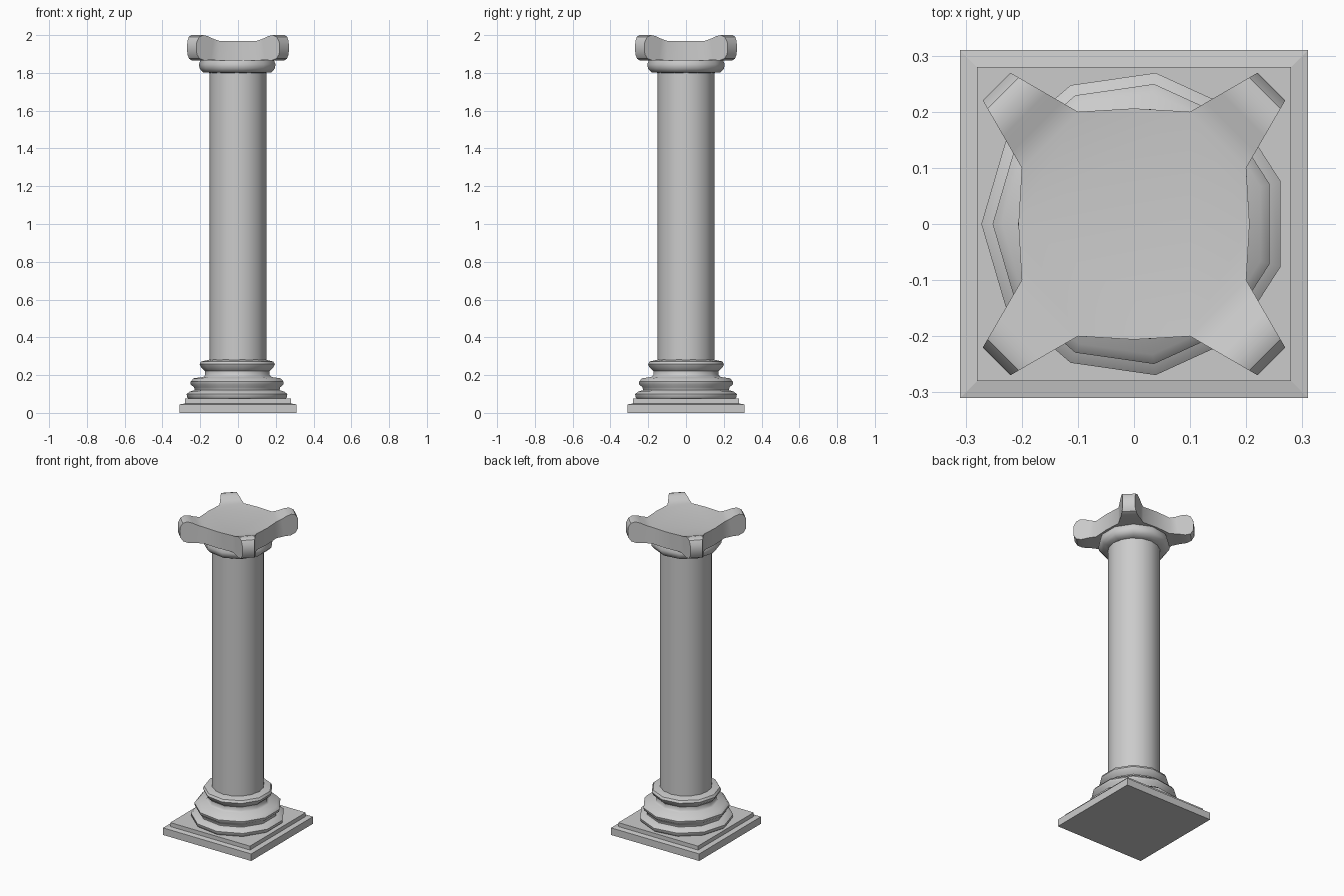
import bpy, bmesh, math

if "Cube" in bpy.data.objects:
    bpy.data.objects.remove(bpy.data.objects["Cube"])


def finish(name, bm, angle=40):
    bmesh.ops.remove_doubles(bm, verts=bm.verts, dist=0.0005)
    bmesh.ops.recalc_face_normals(bm, faces=bm.faces)
    me = bpy.data.meshes.new(name)
    bm.to_mesh(me)
    bm.free()
    ob = bpy.data.objects.new(name, me)
    bpy.context.collection.objects.link(ob)
    bpy.ops.object.select_all(action='DESELECT')
    ob.select_set(True)
    bpy.context.view_layer.objects.active = ob
    bpy.ops.object.shade_smooth_by_angle(angle=math.radians(angle))
    return ob


def loft(bm, rings):
    rows = [[bm.verts.new(p) for p in ring] for ring in rings]
    n = len(rows[0])
    for a, b in zip(rows, rows[1:]):
        for i in range(n):
            j = (i + 1) % n
            bm.faces.new((a[i], a[j], b[j], b[i]))
    bm.faces.new(rows[0][::-1])
    bm.faces.new(rows[-1])


def turned(name, profile, sides, angle=40):
    bm = bmesh.new()
    loft(bm, [[(-r * math.cos(2 * math.pi * i / sides),
                -r * math.sin(2 * math.pi * i / sides), z)
               for i in range(sides)] for r, z in profile])
    return finish(name, bm, angle)


# Square stepped plinth
bm = bmesh.new()
loft(bm, [[(sx * h, sy * h, z) for sx, sy in ((-1, -1), (1, -1), (1, 1), (-1, 1))]
          for h, z in ((0.31, 0), (0.31, 0.045), (0.28, 0.05), (0.28, 0.075))])
finish("plinth", bm, 5)

# Eleven-sided base mouldings
turned("base_moulding", [(0.255, 0.07), (0.27, 0.083), (0.272, 0.1), (0.255, 0.113),
                         (0.23, 0.12), (0.232, 0.135), (0.25, 0.15), (0.252, 0.165),
                         (0.235, 0.183), (0.185, 0.19), (0.175, 0.2), (0.175, 0.222),
                         (0.195, 0.24), (0.203, 0.258), (0.195, 0.272), (0.15, 0.282)], 11, 45)

# Shaft
turned("shaft", [(0.151, 0.27), (0.151, 1.81)], 16)

# Ring under the capital
turned("capital_ring", [(0.145, 1.8), (0.185, 1.803), (0.203, 1.823),
                        (0.207, 1.845), (0.198, 1.868)], 11, 45)

# Capital: central slab plus four flared arms with rounded ends
bm = bmesh.new()
LOW, TOP = 1.866, 1.97
R0, W0, R1, W1 = 0.2121, 0.0707, 0.346, 0.035
arm = [(R0, LOW), (0.26, 1.868), (0.3, LOW), (0.328, 1.876), (0.344, 1.9), (0.346, 1.935),
       (0.344, 1.965), (0.33, 1.99), (0.305, 2.0), (0.275, 1.993), (0.245, 1.98), (R0, TOP)]
outline = []
for q in range(4):
    a = math.pi / 2 * q
    c, s = math.cos(a), math.sin(a)
    outline += [(x * c - y * s, x * s + y * c) for x, y in ((0.2, -0.1), (0.206, 0), (0.2, 0.1))]
rows = [[bm.verts.new((x, y, z)) for x, y in outline] for z in (LOW, TOP)]
bm.faces.new(rows[0][::-1])
bm.faces.new(rows[1])
for i in range(12):
    if i % 3 != 2:
        j = (i + 1) % 12
        bm.faces.new((rows[0][i], rows[0][j], rows[1][j], rows[1][i]))
for q in range(4):
    a = math.pi / 2 * q + math.pi / 4
    c, s = math.cos(a), math.sin(a)
    sides = []
    for sign in (-1, 1):
        side = []
        for r, z in arm:
            w = sign * (W0 + (W1 - W0) * (r - R0) / (R1 - R0))
            side.append(bm.verts.new((r * c - w * s, r * s + w * c, z)))
        bm.faces.new(side)
        sides.append(side)
    for i in range(len(arm) - 1):
        bm.faces.new((sides[0][i], sides[0][i + 1], sides[1][i + 1], sides[1][i]))
finish("capital", bm, 35)
